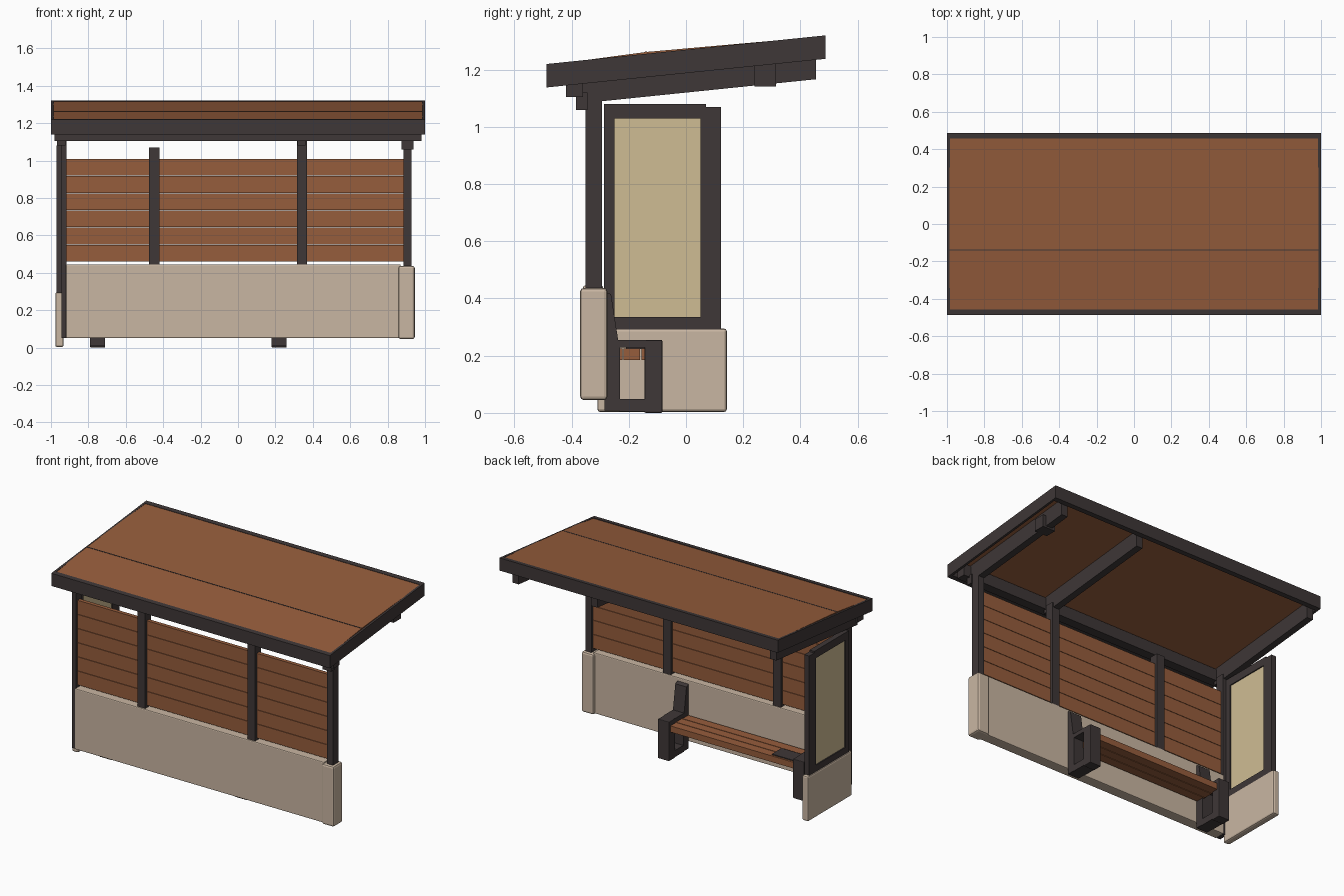
import bpy, bmesh

if "Cube" in bpy.data.objects:
    bpy.data.objects.remove(bpy.data.objects["Cube"])

def srgb(r, g, b):
    return tuple((c / 255 / 12.92) if c / 255 <= 0.04045 else ((c / 255 + 0.055) / 1.055) ** 2.4
                 for c in (r, g, b)) + (1.0,)

def material(name, rgb):
    m = bpy.data.materials.new(name)
    m.diffuse_color = srgb(*rgb)
    m.use_nodes = True
    m.node_tree.nodes["Principled BSDF"].inputs["Base Color"].default_value = m.diffuse_color
    return m

WOOD = material("warm brown wood", (150, 93, 60))
DARK = material("dark charcoal metal", (62, 55, 55))
STONE = material("beige concrete", (201, 182, 162))
GLASS = material("pale yellow panel", (207, 188, 148))

def prism(name, pts, x0, x1, mat, bevel=0.0):
    """Extrude a (y, z) outline from x0 to x1."""
    bm = bmesh.new()
    f = bm.faces.new([bm.verts.new((x0, y, z)) for y, z in pts])
    ext = bmesh.ops.extrude_face_region(bm, geom=[f])
    bmesh.ops.translate(bm, vec=(x1 - x0, 0, 0),
                        verts=[v for v in ext["geom"] if isinstance(v, bmesh.types.BMVert)])
    bmesh.ops.recalc_face_normals(bm, faces=bm.faces)
    me = bpy.data.meshes.new(name)
    bm.to_mesh(me)
    bm.free()
    me.materials.append(mat)
    ob = bpy.data.objects.new(name, me)
    bpy.context.collection.objects.link(ob)
    if bevel:
        mod = ob.modifiers.new("bevel", "BEVEL")
        mod.width = bevel
        mod.segments = 2
    return ob

def box(name, x0, x1, y0, y1, z0, z1, mat, bevel=0.0):
    return prism(name, [(y0, z0), (y1, z0), (y1, z1), (y0, z1)], x0, x1, mat, bevel)

def roof_z(y):
    """Height of the sloping roof top."""
    return 1.22 + (y + 0.487) * 0.1027

def slope(name, x0, x1, y0, y1, top, bottom, mat):
    """Bar following the roof slope, given offsets below the roof top."""
    return prism(name, [(y0, roof_z(y0) - bottom), (y1, roof_z(y1) - bottom),
                        (y1, roof_z(y1) - top), (y0, roof_z(y0) - top)], x0, x1, mat)

# Roof: rim bars and a slightly folded wooden panel
slope("roof_front_rim", -1, 1, -0.487, -0.457, 0, 0.082, DARK)
slope("roof_back_rim", -1, 1, 0.457, 0.487, 0, 0.082, DARK)
for side, xa, xb in (("left", -1, -0.985), ("right", 0.985, 1)):
    slope("roof_%s_rim" % side, xa, xb, -0.46, 0.46, 0, 0.082, DARK)
prism("roof_panel", [(-0.46, 1.175), (0.46, 1.27), (0.46, 1.315), (-0.14, 1.262), (-0.46, 1.219)],
      -0.987, 0.987, WOOD)
prism("roof_panel_seam", [(-0.143, 1.258), (-0.137, 1.258), (-0.137, 1.2635), (-0.143, 1.2635)],
      -0.986, 0.986, DARK)

# Roof supports: long beam and three rafters
box("roof_beam", -0.98, 0.98, -0.42, -0.36, 1.105, 1.18, DARK)
for i, x in enumerate((-0.945, 0.34, 0.905)):
    slope("rafter_%d" % i, x - 0.022, x + 0.022, -0.38, 0.455, 0.04, 0.15, DARK)
box("rafter_bracket", 0.86, 0.95, 0.24, 0.315, 1.142, 1.22, DARK)

# Back wall: concrete base, end block, wooden planks
box("wall_base", -0.92, 0.87, -0.36, -0.29, 0.05, 0.445, STONE, 0.006)
box("wall_end_block", 0.858, 0.945, -0.37, -0.275, 0.045, 0.437, STONE, 0.012)
for i in range(6):
    z = 0.46 + i * 0.0918
    box("wall_plank_%d" % i, -0.92, 0.895, -0.335, -0.31, z, z + 0.0895, WOOD)

# Posts
for name, x0, x1, z0, z1 in (("post_left", -0.945, -0.918, 0.05, 1.12),
                             ("post_mid_left", -0.475, -0.42, 0.44, 1.07),
                             ("post_mid_right", 0.315, 0.37, 0.44, 1.12),
                             ("post_right", 0.885, 0.928, 0.42, 1.12)):
    box(name, x0, x1, -0.352, -0.294, z0, z1, DARK)
box("post_cap_right", 0.875, 0.938, -0.385, -0.345, 1.06, 1.12, DARK)

# Side screen: concrete plinth, frame, pale panel
PX0, PX1 = -0.97, -0.935
box("screen_plinth", -0.977, -0.932, -0.31, 0.143, 0.003, 0.295, STONE, 0.01)
box("screen_front_stile", PX0, PX1, -0.287, -0.25, 0.29, 1.08, DARK)
box("screen_back_stile", PX0, PX1, 0.05, 0.122, 0.29, 1.07, DARK)
box("screen_top_rail", PX0, PX1, -0.25, 0.07, 1.03, 1.08, DARK)
box("screen_bottom_rail", PX0, PX1, -0.25, 0.05, 0.29, 0.335, DARK)
box("screen_panel", PX0 + 0.007, PX1 - 0.007, -0.252, 0.052, 0.333, 1.032, GLASS)

# Bench: two hollow end supports with leaning rear uprights
for side, x in (("left", -0.75), ("right", 0.22)):
    a, b = x - 0.04, x + 0.04
    box("bench_%s_front_leg" % side, a, b, -0.145, -0.083, 0, 0.255, DARK, 0.004)
    box("bench_%s_rear_leg" % side, a, b, -0.285, -0.23, 0.008, 0.255, DARK)
    box("bench_%s_foot" % side, a, b, -0.235, -0.14, 0.005, 0.048, DARK)
    box("bench_%s_top" % side, a, b, -0.235, -0.14, 0.228, 0.255, DARK)
    prism("bench_%s_upright" % side,
          [(-0.285, 0.24), (-0.235, 0.24), (-0.262, 0.415), (-0.285, 0.425)], a, b, DARK)

# Bench seat slats and small dark plate
for i in range(3):
    y = -0.28 + i * 0.062
    box("seat_slat_%d" % i, -0.72, 0.19, y, y + 0.058, 0.185, 0.225, WOOD)
box("seat_plate", -0.71, -0.54, -0.21, -0.11, 0.224, 0.231, DARK)
